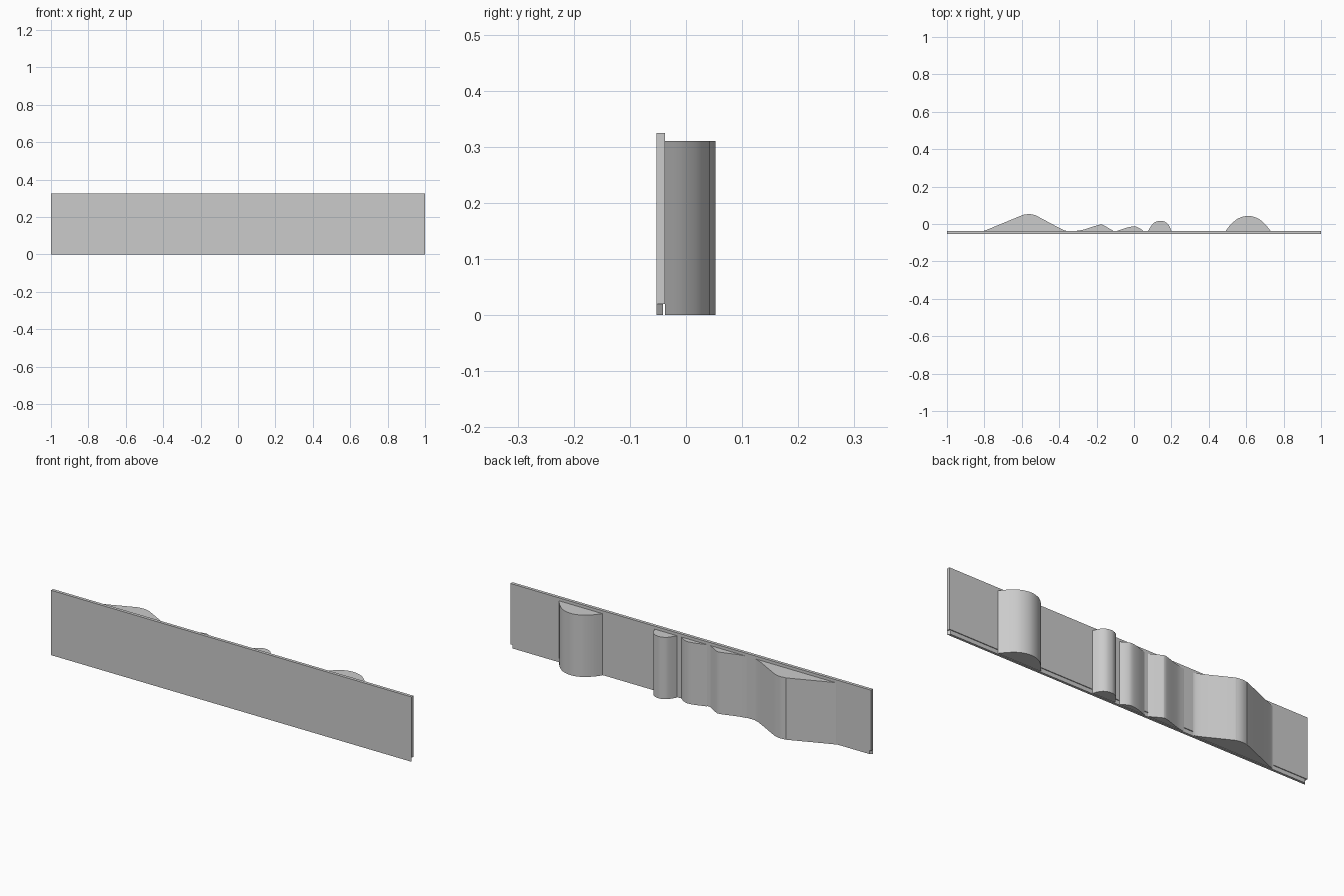
import bpy, bmesh, math

cube = bpy.data.objects.get("Cube")
if cube:
    bpy.data.objects.remove(cube, do_unlink=True)

grey = bpy.data.materials.new("light grey")
grey.use_nodes = True
colour = (0.6, 0.6, 0.6, 1)
grey.diffuse_color = colour
grey.node_tree.nodes["Principled BSDF"].inputs["Base Color"].default_value = colour

FRONT, BACK, LIP = -0.053, -0.037, -0.041
HEIGHT, RIDGE_HEIGHT, LIP_HEIGHT = 0.325, 0.31, 0.02


def extrude(name, outline, z0, z1, smooth=False):
    """Raise a plan outline from z0 to z1."""
    bm = bmesh.new()
    base = bm.faces.new([bm.verts.new((x, y, z0)) for x, y in outline])
    top = bmesh.ops.extrude_face_region(bm, geom=[base])["geom"]
    verts = [v for v in top if isinstance(v, bmesh.types.BMVert)]
    bmesh.ops.translate(bm, verts=verts, vec=(0, 0, z1 - z0))
    bmesh.ops.recalc_face_normals(bm, faces=bm.faces)
    mesh = bpy.data.meshes.new(name)
    bm.to_mesh(mesh)
    bm.free()
    mesh.materials.append(grey)
    obj = bpy.data.objects.new(name, mesh)
    bpy.context.collection.objects.link(obj)
    if smooth:
        bpy.ops.object.select_all(action="DESELECT")
        obj.select_set(True)
        bpy.context.view_layer.objects.active = obj
        bpy.ops.object.shade_smooth_by_angle(angle=math.radians(30))
    return obj


def spline(points, steps=6):
    """Smooth curve through the points."""
    pts = [points[0]] + points + [points[-1]]
    out = []
    for a, b, c, d in zip(pts, pts[1:], pts[2:], pts[3:]):
        for i in range(steps):
            t = i / steps
            out.append([0.5 * (2 * q + (r - p) * t + (2 * p - 5 * q + 4 * r - s) * t * t
                               + (3 * q - p - 3 * r + s) * t ** 3)
                        for p, q, r, s in zip(a, b, c, d)])
    return out + [points[-1]]


# Thin backing board, with a mitred lip along the bottom of its front
extrude("board", [(-1, FRONT), (1, FRONT), (1, BACK), (-1, BACK)], LIP_HEIGHT, HEIGHT)
extrude("bottom_lip", [(-1, FRONT), (1, FRONT), (0.99, LIP), (-0.99, LIP)], 0, LIP_HEIGHT)

# Vertical ridges on the back, each a profile of (x, y)
ridges = {
    "large_peak_ridge": [(-0.81, BACK), (-0.78, -0.028), (-0.61, 0.042), (-0.585, 0.05),
                         (-0.56, 0.053), (-0.535, 0.049), (-0.51, 0.038),
                         (-0.39, -0.026), (-0.36, BACK)],
    "medium_peak_ridge": [(-0.31, BACK), (-0.27, -0.03), (-0.2, -0.008), (-0.175, -0.003),
                          (-0.16, -0.008), (-0.11, BACK)],
    "small_ridge": [(-0.09, BACK), (-0.04, -0.02), (0, -0.013), (0.025, -0.02), (0.05, BACK)],
    "narrow_round_ridge": [(0.075, BACK), (0.1, 0), (0.12, 0.013), (0.14, 0.017),
                           (0.165, 0.012), (0.185, -0.005), (0.2, BACK)],
    "wide_round_ridge": [(0.49, BACK), (0.52, 0), (0.56, 0.031), (0.61, 0.043),
                         (0.66, 0.031), (0.7, 0), (0.73, BACK)],
}
for name, profile in ridges.items():
    extrude(name, spline(profile), 0, RIDGE_HEIGHT, smooth=True)
